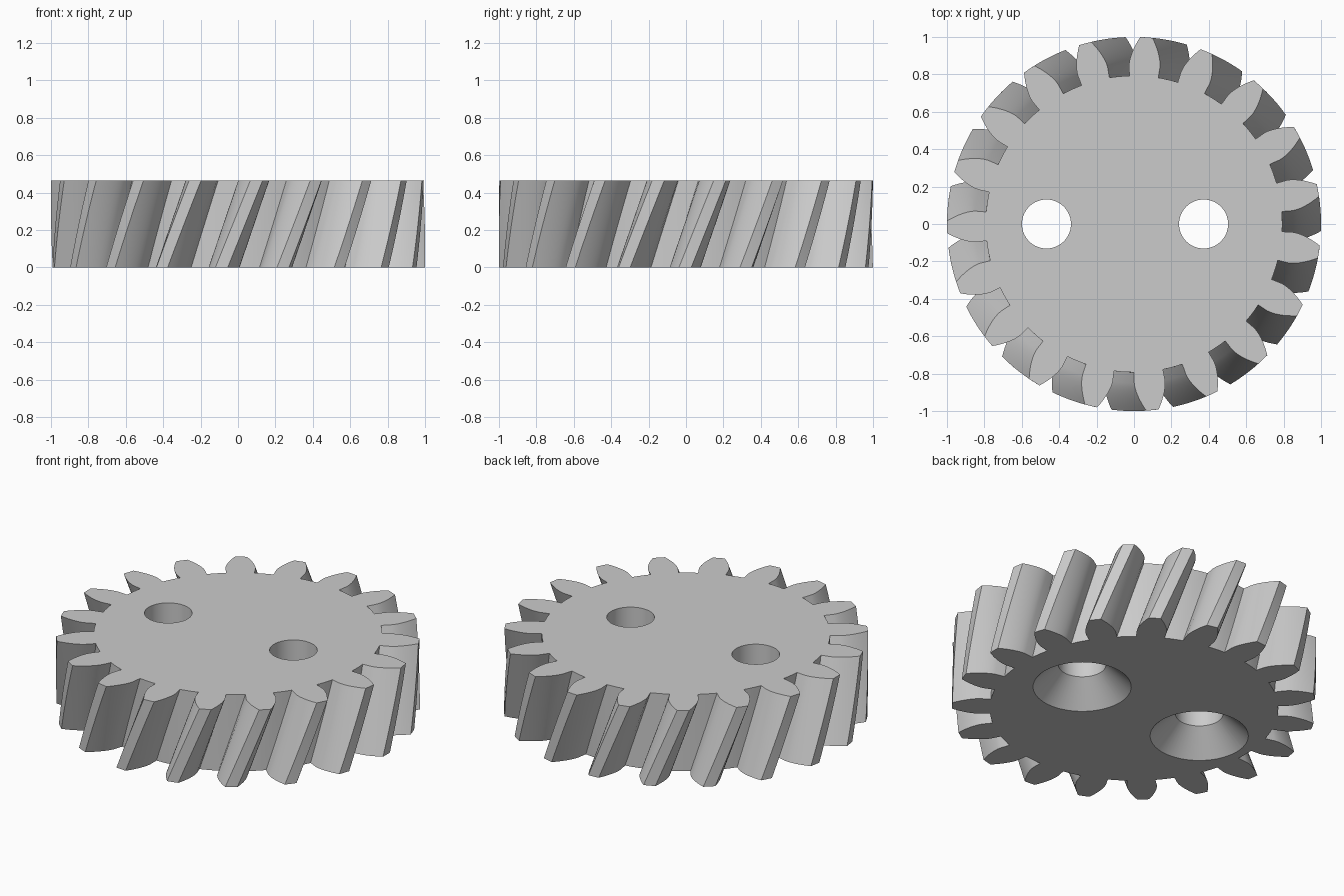
import bpy, bmesh, math
from math import radians, cos, sin, tan, acos

old = bpy.data.objects.get("Cube")
if old:
    bpy.data.objects.remove(old, do_unlink=True)

TEETH = 19
HEIGHT = 0.465
TIP_R, PITCH_R, ROOT_R = 1.0, 0.905, 0.793
BASE_R = PITCH_R * cos(radians(20))
PITCH = 2 * math.pi / TEETH
TWIST = radians(10.7)
TOP_ANGLE = radians(86.2)     # direction of one tooth on the top face
LAYERS = 10

grey = bpy.data.materials.new("plain_grey")
grey.use_nodes = True
colour = (0.6, 0.6, 0.6, 1)
grey.diffuse_color = colour
grey.node_tree.nodes["Principled BSDF"].inputs["Base Color"].default_value = colour


def involute(r):
    a = acos(min(1, BASE_R / r))
    return tan(a) - a


def half_angle(r):
    """Half of the tooth's angular thickness at radius r."""
    return PITCH / 4 + involute(PITCH_R) - involute(r)


def tooth_profile():
    """Polar points of one tooth and the root gap that follows it."""
    radii = [ROOT_R, BASE_R] + [BASE_R + (TIP_R - BASE_R) * i / 7 for i in range(1, 8)]
    flank = [(r, half_angle(r)) for r in radii]
    points = [(r, -a) for r, a in flank] + [(TIP_R, 0)] + flank[::-1]
    edge = half_angle(ROOT_R)
    gap = PITCH - 2 * edge
    return points + [(ROOT_R, edge + gap * i / 3) for i in (1, 2)]


def finish(bm, name):
    bmesh.ops.recalc_face_normals(bm, faces=bm.faces)
    mesh = bpy.data.meshes.new(name)
    bm.to_mesh(mesh)
    bm.free()
    mesh.materials.append(grey)
    obj = bpy.data.objects.new(name, mesh)
    bpy.context.collection.objects.link(obj)
    return obj


def stack(bm, rings):
    """Skin a list of closed rings and cap both ends."""
    rings = [[bm.verts.new(p) for p in ring] for ring in rings]
    n = len(rings[0])
    for low, high in zip(rings, rings[1:]):
        for i in range(n):
            j = (i + 1) % n
            bm.faces.new((low[i], low[j], high[j], high[i]))
    bm.faces.new(rings[0][::-1])
    bm.faces.new(rings[-1])


# Helical gear body: the outline turns as it rises
outline = [(r, a + k * PITCH) for k in range(TEETH) for r, a in tooth_profile()]
rings = []
for layer in range(LAYERS + 1):
    t = layer / LAYERS
    turn = TOP_ANGLE - TWIST * (1 - t)
    rings.append([(r * cos(a + turn), r * sin(a + turn), t * HEIGHT) for r, a in outline])
bm = bmesh.new()
stack(bm, rings)
gear = finish(bm, "helical_gear")

# Through holes, countersunk from below
HOLE_R, SINK_R = 0.131, 0.27
SINK_DEPTH = SINK_R - HOLE_R
profile = [(SINK_R + 0.05, -0.05), (HOLE_R, SINK_DEPTH), (HOLE_R, HEIGHT + 0.05)]
bpy.context.view_layer.objects.active = gear
for x in (-0.468, 0.372):
    bm = bmesh.new()
    stack(bm, [[(x + r * cos(math.tau * i / 64), r * sin(math.tau * i / 64), z)
                for i in range(64)] for r, z in profile])
    cutter = finish(bm, "hole_cutter")
    cutter.hide_render = True
    cut = gear.modifiers.new("hole", 'BOOLEAN')
    cut.operation = 'DIFFERENCE'
    cut.solver = 'EXACT'
    cut.object = cutter
    bpy.ops.object.modifier_apply(modifier=cut.name)
    bpy.data.objects.remove(cutter, do_unlink=True)

# Smooth flanks and holes, crisp edges
bpy.ops.object.select_all(action='DESELECT')
gear.select_set(True)
bpy.ops.object.shade_smooth_by_angle(angle=radians(30))
